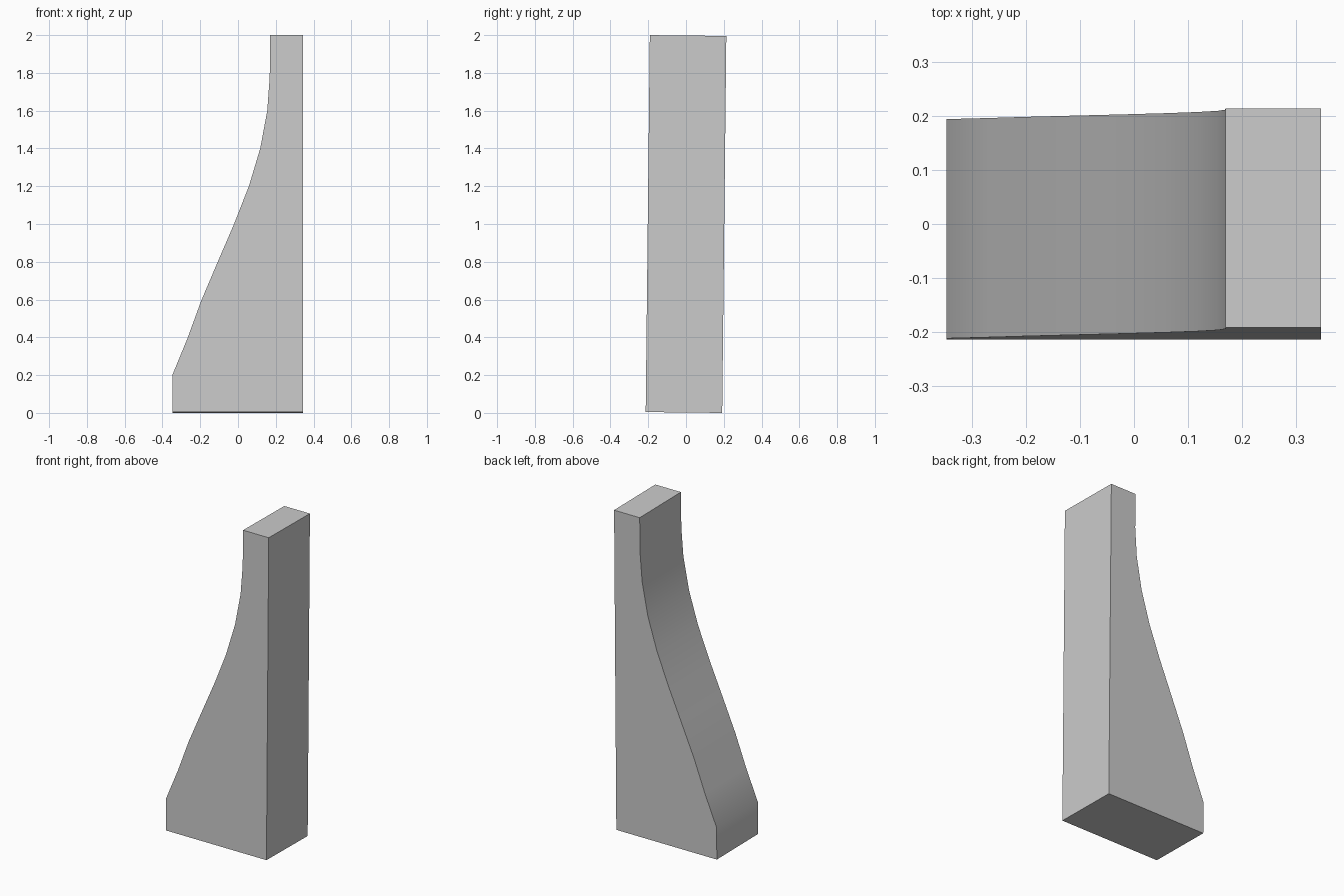
import bpy, bmesh
from mathutils import Matrix

if "Cube" in bpy.data.objects:
    bpy.data.objects.remove(bpy.data.objects["Cube"])

# Side profile (x, z): straight back, curved front edge
profile = [(0.345, 0), (0.345, 2), (0.169, 2), (0.168, 1.78), (0.155, 1.6),
           (0.118, 1.4), (0.058, 1.2), (-0.02, 1.0), (-0.106, 0.8),
           (-0.195, 0.59), (-0.268, 0.39), (-0.346, 0.2), (-0.346, 0)]
THICK, LEAN, HEIGHT = 0.405, 0.011, 1.9955

# Extrude the profile through the thickness
bm = bmesh.new()
face = bm.faces.new([bm.verts.new((x, -THICK / 2, z * HEIGHT / 2)) for x, z in profile])
ext = bmesh.ops.extrude_face_region(bm, geom=[face])
bmesh.ops.translate(bm, vec=(0, THICK, 0),
                    verts=[v for v in ext["geom"] if isinstance(v, bmesh.types.BMVert)])

# Slight backward lean, then centre and rest on the ground
bmesh.ops.rotate(bm, matrix=Matrix.Rotation(-LEAN, 3, 'X'), verts=bm.verts)
ys = [v.co.y for v in bm.verts]
zs = [v.co.z for v in bm.verts]
bmesh.ops.translate(bm, vec=(0, -(min(ys) + max(ys)) / 2, -min(zs)), verts=bm.verts)
bmesh.ops.recalc_face_normals(bm, faces=bm.faces)

mesh = bpy.data.meshes.new("curved_buttress")
bm.to_mesh(mesh)
bm.free()
obj = bpy.data.objects.new("curved_buttress", mesh)
bpy.context.collection.objects.link(obj)

# Smooth curve, crisp corners
bpy.context.view_layer.objects.active = obj
obj.select_set(True)
bpy.ops.object.shade_smooth_by_angle(angle=0.52)
